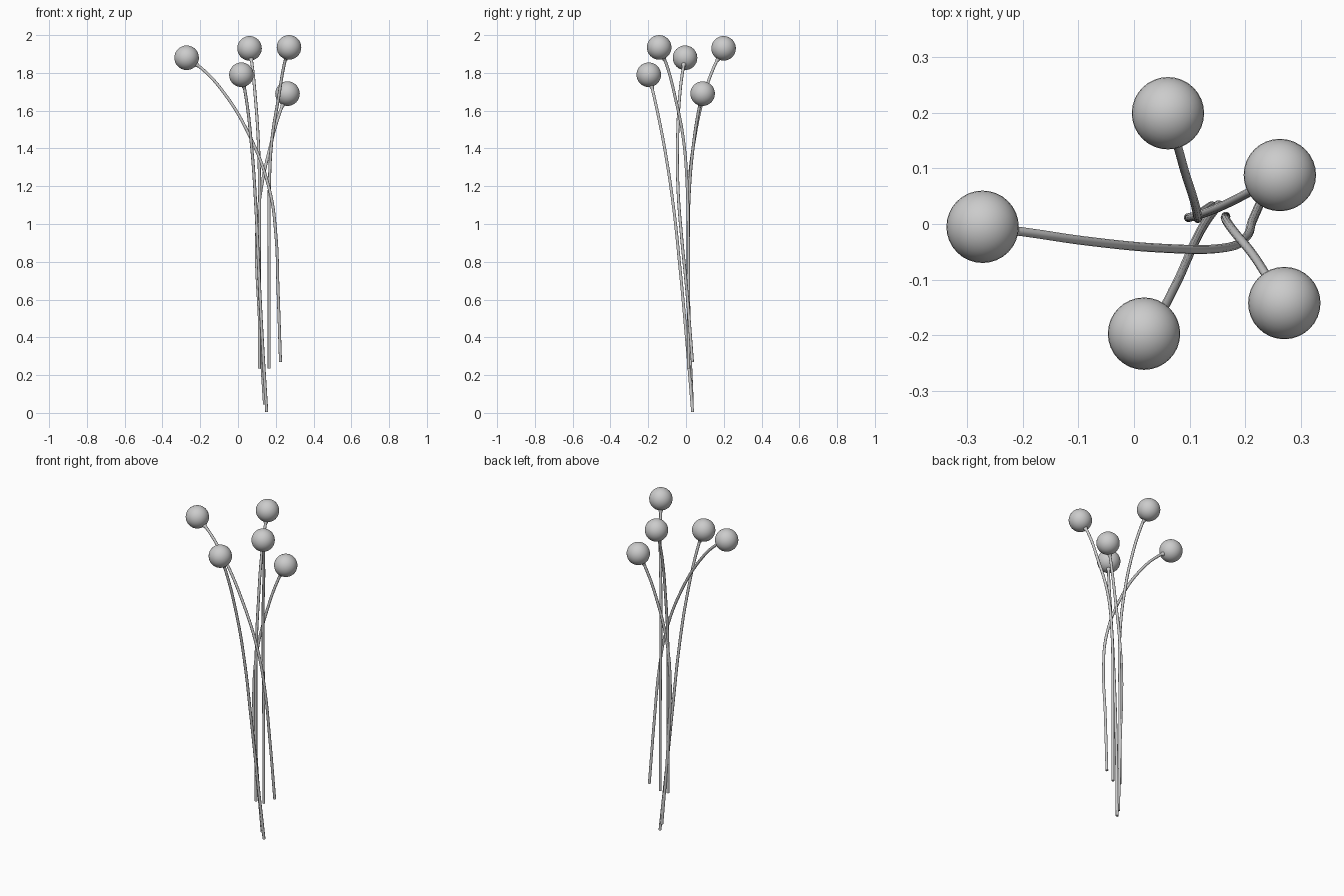
import bpy
from mathutils import Vector

if "Cube" in bpy.data.objects:
    bpy.data.objects.remove(bpy.data.objects["Cube"])

STEM_R, BALL_R = 0.008, 0.065

# stem paths from cut end up to the ball centre
PATHS = [
    [(.225, .034, .27), (.212, .004, .65), (.2, -.025, .95), (.167, -.042, 1.18), (.06, -.044, 1.47),
     (-.09, -.03, 1.715), (-.2, -.014, 1.83), (-.272, -.005, 1.88)],
    [(.113, .013, .235), (.113, .012, .8), (.114, .015, 1.2), (.107, .045, 1.45),
     (.091, .095, 1.68), (.075, .152, 1.84), (.061, .199, 1.93)],
    [(.165, .014, .235), (.165, .013, .8), (.166, .006, 1.2), (.18, -.014, 1.45),
     (.215, -.057, 1.67), (.246, -.105, 1.85), (.27, -.142, 1.935)],
    [(.152, .035, .005), (.128, .002, .4), (.108, -.035, .8), (.095, -.065, 1.08),
     (.073, -.113, 1.4), (.036, -.177, 1.71), (.018, -.197, 1.79)],
    [(.14, .033, .045), (.113, .016, .5), (.099, .012, .95), (.122, .018, 1.18),
     (.168, .037, 1.4), (.225, .067, 1.6), (.262, .088, 1.69)],
]


def smooth(ob):
    bpy.ops.object.select_all(action='DESELECT')
    ob.select_set(True)
    bpy.context.view_layer.objects.active = ob
    bpy.ops.object.shade_smooth_by_angle()


def stem(name, pts):
    cu = bpy.data.curves.new(name, 'CURVE')
    cu.dimensions = '3D'
    cu.bevel_depth = STEM_R
    cu.bevel_resolution = 3
    cu.use_fill_caps = True
    cu.resolution_u = 8
    sp = cu.splines.new('BEZIER')
    sp.bezier_points.add(len(pts) - 1)
    for bp, p in zip(sp.bezier_points, pts):
        bp.co = p
        bp.handle_left_type = bp.handle_right_type = 'AUTO'
    ob = bpy.data.objects.new(name, cu)
    bpy.context.collection.objects.link(ob)
    return ob


for i, pts in enumerate(PATHS, 1):
    stem(f"stem_{i}", pts)

    # round flower head
    top = Vector(pts[-1])
    bpy.ops.mesh.primitive_uv_sphere_add(segments=32, ring_count=16, radius=BALL_R, location=top)
    ball = bpy.context.object
    ball.name = f"flower_head_{i}"
    smooth(ball)

    # small collar where the stem meets the head
    d = (top - Vector(pts[-2])).normalized()
    bpy.ops.mesh.primitive_cone_add(vertices=16, radius1=STEM_R, radius2=0.014, depth=0.02,
                                    location=top - d * (BALL_R + 0.004),
                                    rotation=d.to_track_quat('Z', 'Y').to_euler())
    collar = bpy.context.object
    collar.name = f"collar_{i}"
    smooth(collar)
